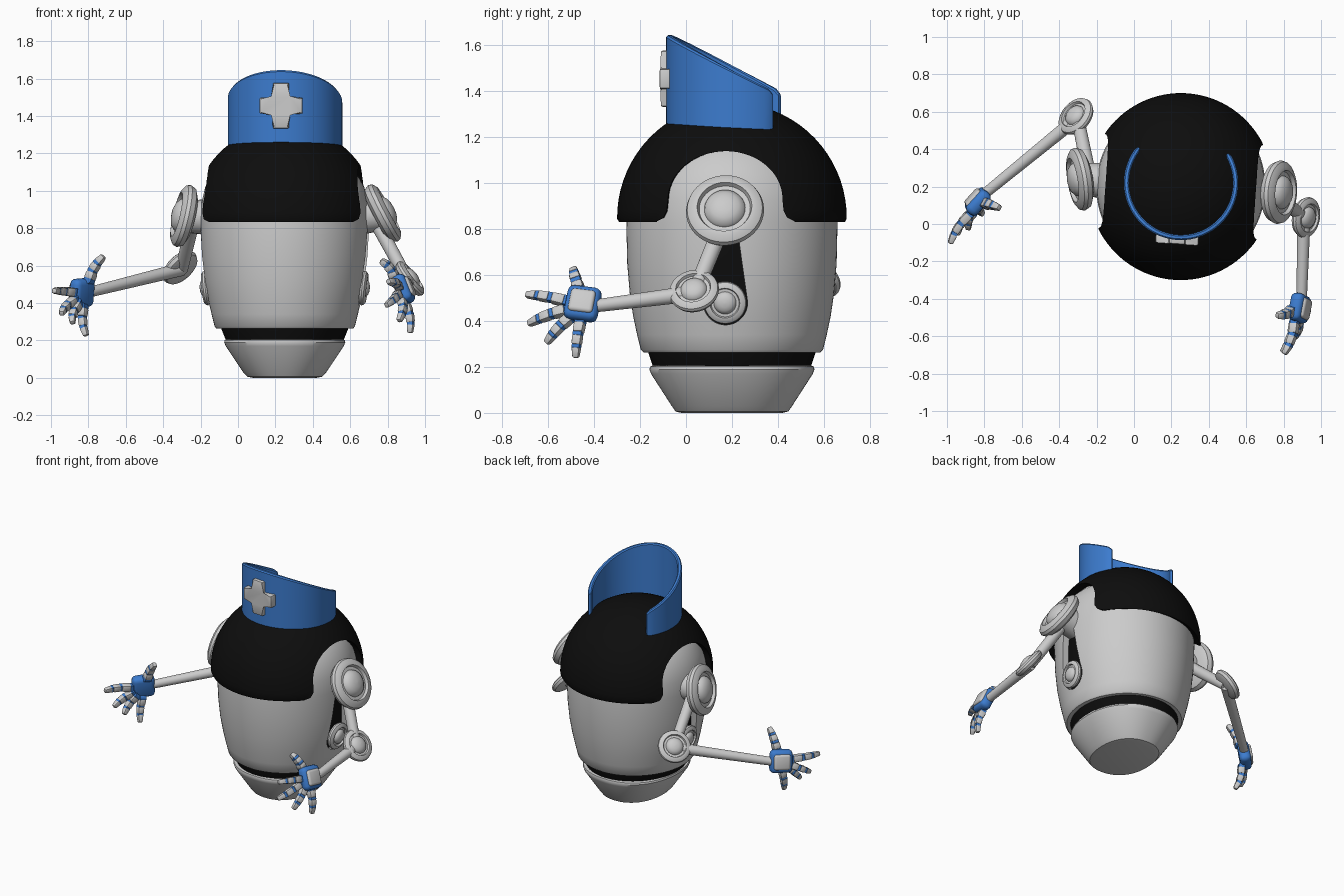
import bpy, bmesh
from math import sin, cos, pi, radians
from mathutils import Vector, Matrix

if "Cube" in bpy.data.objects:
    bpy.data.objects.remove(bpy.data.objects["Cube"])

def material(name, rgb):
    m = bpy.data.materials.new(name)
    m.diffuse_color = (*rgb, 1)
    m.use_nodes = True
    m.node_tree.nodes["Principled BSDF"].inputs["Base Color"].default_value = m.diffuse_color
    return m

BLACK = material("black", (0.004, 0.004, 0.004))
BLUE = material("blue", (0.045, 0.2, 0.62))
BODY = Matrix.Translation((0.25, 0.2, 0)) @ Matrix.Rotation(radians(-4), 4, 'Z')

def finish(name, bm, matrix=None, mat=None, smooth=True):
    bmesh.ops.recalc_face_normals(bm, faces=bm.faces)
    me = bpy.data.meshes.new(name)
    bm.to_mesh(me)
    bm.free()
    ob = bpy.data.objects.new(name, me)
    bpy.context.collection.objects.link(ob)
    if matrix is not None:
        ob.matrix_world = matrix
    if mat:
        me.materials.append(mat)
    if smooth:
        shade(ob)
    return ob

def activate(ob):
    bpy.ops.object.select_all(action='DESELECT')
    ob.select_set(True)
    bpy.context.view_layer.objects.active = ob

def shade(ob):
    activate(ob)
    bpy.ops.object.shade_smooth_by_angle(angle=radians(35))

def apply_mod(ob, kind, **props):
    activate(ob)
    mod = ob.modifiers.new(kind, kind)
    for k, v in props.items():
        setattr(mod, k, v)
    bpy.ops.object.modifier_apply(modifier=mod.name)

def loft(name, rings, matrix, mat=None, n=96, caps=True, power=1.0, smooth=True):
    """Stack of (z, rx, ry) rings; power below 1 squares them off."""
    bm = bmesh.new()
    def p(c):
        return abs(c) ** power * (1 if c > 0 else -1)
    rows = [[bm.verts.new((rx * p(cos(2 * pi * i / n)), ry * p(sin(2 * pi * i / n)), z))
             for i in range(n)] for z, rx, ry in rings]
    for a, b in zip(rows, rows[1:]):
        for i in range(n):
            bm.faces.new((a[i], a[(i + 1) % n], b[(i + 1) % n], b[i]))
    if caps:
        bm.faces.new(rows[0])
    bm.faces.new(rows[-1])
    return finish(name, bm, matrix, mat, smooth)

def prisms(bm, outline, spans):
    """Extrude a (y, z) outline along x over each span."""
    for x0, x1 in spans:
        a = [bm.verts.new((x0, y, z)) for y, z in outline]
        b = [bm.verts.new((x1, y, z)) for y, z in outline]
        bm.faces.new(a)
        bm.faces.new(b)
        for i in range(len(a)):
            j = (i + 1) % len(a)
            bm.faces.new((a[i], a[j], b[j], b[i]))

def cut(ob, name, outline, spans):
    bm = bmesh.new()
    prisms(bm, outline, spans)
    c = finish(name, bm, BODY, smooth=False)
    c.hide_render = True
    bpy.context.view_layer.update()
    apply_mod(ob, 'BOOLEAN', object=c, operation='DIFFERENCE', solver='EXACT')
    bpy.data.objects.remove(c)
    shade(ob)

def frame(origin, z, x=None):
    z = Vector(z).normalized()
    if x is None:
        x = z.orthogonal()
    y = z.cross(Vector(x)).normalized()
    x = y.cross(z)
    m = Matrix((x, y, z)).transposed().to_4x4()
    m.translation = origin
    return m

def rod(name, a, b, r0, r1, mat=None):
    a, b = Vector(a), Vector(b)
    L = (b - a).length
    return loft(name, [(0, r0, r0), (L, r1, r1)], frame(a, b - a), mat, n=24)

def joint_disc(name, centre, normal, radius):
    prof = [(.01, -.045), (.12, -.045), (.158, -.028), (.171, 0), (.165, .02), (.14, .037),
            (.12, .04), (.112, .02), (.09, .02), (.085, .035), (.062, .054), (.033, .063), (.003, .066)]
    k = radius / .171
    return loft(name, [(h * k, r * k, r * k) for r, h in prof], frame(centre, normal), n=48)

def block(name, matrix, size, mat=None, taper=1.0, bevel=.01, seg=2):
    bm = bmesh.new()
    bmesh.ops.create_cube(bm, size=1)
    for v in bm.verts:
        t = taper if v.co.z > 0 else 1
        v.co = Vector((v.co.x * size[0] * t, v.co.y * size[1] * t, v.co.z * size[2]))
    bmesh.ops.bevel(bm, geom=bm.edges[:], offset=bevel, segments=seg, profile=.5, affect='EDGES')
    return finish(name, bm, matrix, mat)

# Base, black inner core (neck) and egg-shaped body
loft("base", [(0, .17, .22), (.006, .2, .245), (.03, .222, .262), (.17, .315, .352), (.19, .323, .359),
              (.202, .32, .356), (.206, .31, .345)], BODY, power=.9)
loft("inner_core", [(.19, .31, .34), (.265, .34, .365), (.35, .355, .375), (.5, .385, .395),
                    (.7, .405, .41), (.9, .4, .4), (1, .3, .3)], BODY, BLACK)
body = loft("body", [(.264, .34, .36), (.264, .366, .386), (.275, .375, .397), (.34, .391, .413),
                     (.42, .41, .43), (.52, .43, .445), (.65, .444, .456), (.83, .452, .46), (.93, .447, .452),
                     (1.02, .425, .43), (1.1, .38, .38), (1.17, .31, .31), (1.22, .22, .22), (1.25, .1, .1)],
            BODY, smooth=False)
keyhole = [(.097 * cos(a), .48 + .097 * sin(a)) for a in [radians(170 + 10 * i) for i in range(21)]]
keyhole += [(.055, .8), (.03, .87), (-.03, .87), (-.055, .8)]
cut(body, "slot_cutter", keyhole, [(-.6, -.34), (.34, .6)])

# Black dome cap with an arch cut over each shoulder
dome = [(.832, .488, .492), (.845, .494, .5)]
dome += [(.85 + .5 * sin(a), .494 * cos(a), .5 * cos(a)) for a in [radians(4 + 5 * i) for i in range(18)]]
cap = loft("cap", dome, BODY, BLACK, caps=False, smooth=False)
apply_mod(cap, 'SOLIDIFY', thickness=.045, offset=-1)
arch = [(.25 * cos(a), .93 + .21 * sin(a)) for a in [pi * i / 28 for i in range(29)]]
arch += [(-.255, .88), (-.27, .85), (-.3, .835), (-.3, .7), (.3, .7), (.3, .835), (.27, .85), (.255, .88)]
cut(cap, "arch_cutter", arch, [(-.7, .7)])

# Hat: open ring with a sloping top edge
bm = bmesh.new()
rows = []
N = 56
for i in range(N + 1):
    a = radians(-90 - 126 + 252 * i / N)
    x, y = cos(a), sin(a)
    d = min(i, N - i)
    top = 1.645 - .245 * (y * .3 + .3) / .48 - (.012 if d == 0 else 0)
    t = .008 if d == 0 else .014
    rows.append([bm.verts.new((x * r, .02 + y * r, z)) for r, z in
                 ((.292 - t, 1.235), (.292 + t, 1.235), (.292 + t, top - .008), (.292 + t * .5, top),
                  (.292 - t * .5, top), (.292 - t, top - .008))])
for a, b in zip(rows, rows[1:]):
    for i in range(6):
        j = (i + 1) % 6
        bm.faces.new((a[i], a[j], b[j], b[i]))
bm.faces.new(rows[0])
bm.faces.new(rows[-1])
finish("hat", bm, BODY, BLUE)

# Plus-shaped badge on the hat
w, h, v = .043, .115, .122
pts = [(w, v), (w, w), (h, w), (h, -w), (w, -w), (w, -v), (-w, -v), (-w, -w), (-h, -w), (-h, w), (-w, w), (-w, v)]
bm = bmesh.new()
prisms(bm, pts, [(-.025, .025)])
bmesh.ops.bevel(bm, geom=bm.edges[:], offset=.008, segments=2, profile=.5, affect='EDGES')
finish("hat_badge", bm, BODY @ Matrix.Translation((0, -.283, 1.455)) @ Matrix.Rotation(-pi / 2, 4, 'Z'))

# Fingers: three tapered blocks with blue knuckles
def finger(name, base, tip, n, width):
    mid = (base + tip) / 2 + n * .03
    P = [base.lerp(mid, t).lerp(mid.lerp(tip, t), t) for t in (0, .36, .68, 1)]
    for k in range(3):
        a, b = P[k], P[k + 1]
        s = width * (1 - .1 * k)
        block(f"{name}_segment_{k + 1}", frame((a + b) / 2, b - a, n), (s, s, (b - a).length * .84),
              taper=.72 if k == 2 else .95, bevel=s * .2)
        side = (b - a).cross(n).normalized() * s * .45
        rod(f"{name}_knuckle_{k + 1}", a - side, a + side, s * .42, s * .42, BLUE)

def arm(side, shoulder, shoulder_n, elbow, elbow_n, wrist, palm, palm_n, tips):
    S, E, W, C = map(Vector, (shoulder, elbow, wrist, palm))
    sn, en, pn = (Vector(v).normalized() for v in (shoulder_n, elbow_n, palm_n))
    s = 1 if side == "right" else -1
    joint_disc(side + "_shoulder", S, sn, .17)
    rod(side + "_shoulder_stub", S - sn * .02, BODY @ Vector((s * .38, 0, .86)), .085, .1)
    joint_disc(side + "_pivot", BODY @ Vector((s * .42, 0, .48)),
               BODY.to_3x3() @ Vector((s, 0, -.1)), .093)
    rod(side + "_upper_arm", S - sn * .055, E - en * .015, .038, .034)
    joint_disc(side + "_elbow", E, en, .11)
    rod(side + "_forearm", E - en * .015, W.lerp(C, .2), .036, .028)
    # Hand
    fwd = (C - W).normalized()
    block(side + "_palm", frame(C, fwd, pn), (.075, .155, .15), BLUE, bevel=.03, seg=3)
    block(side + "_hand_back", frame(C + pn * .033 - fwd * .005, fwd, pn), (.035, .105, .11), bevel=.016, seg=3)
    for i, tip in enumerate(tips):
        tip = Vector(tip)
        label = "thumb" if i == 0 else f"finger_{i}"
        finger(f"{side}_{label}", C + (tip - C).normalized() * .08, tip, pn, .054 if i == 0 else .048)

arm("right", (.775, .17, .88), (.88, -.06, .46), (.92, .035, .53), (.79, -.15, .6), (.9, -.37, .465),
    (.885, -.45, .475), (.88, -.25, .4),
    [(.76, -.49, .63), (.8, -.7, .515), (.79, -.69, .385), (.86, -.61, .3), (.92, -.48, .235)])
arm("left", (-.29, .24, .865), (-.95, -.15, .22), (-.31, .575, .59), (-.59, .5, .63), (-.78, .18, .46),
    (-.835, .12, .455), (-.85, .5, .15),
    [(-.715, .085, .655), (-.985, -.11, .465), (-.945, -.06, .34), (-.885, -.03, .29), (-.81, .05, .22)])
